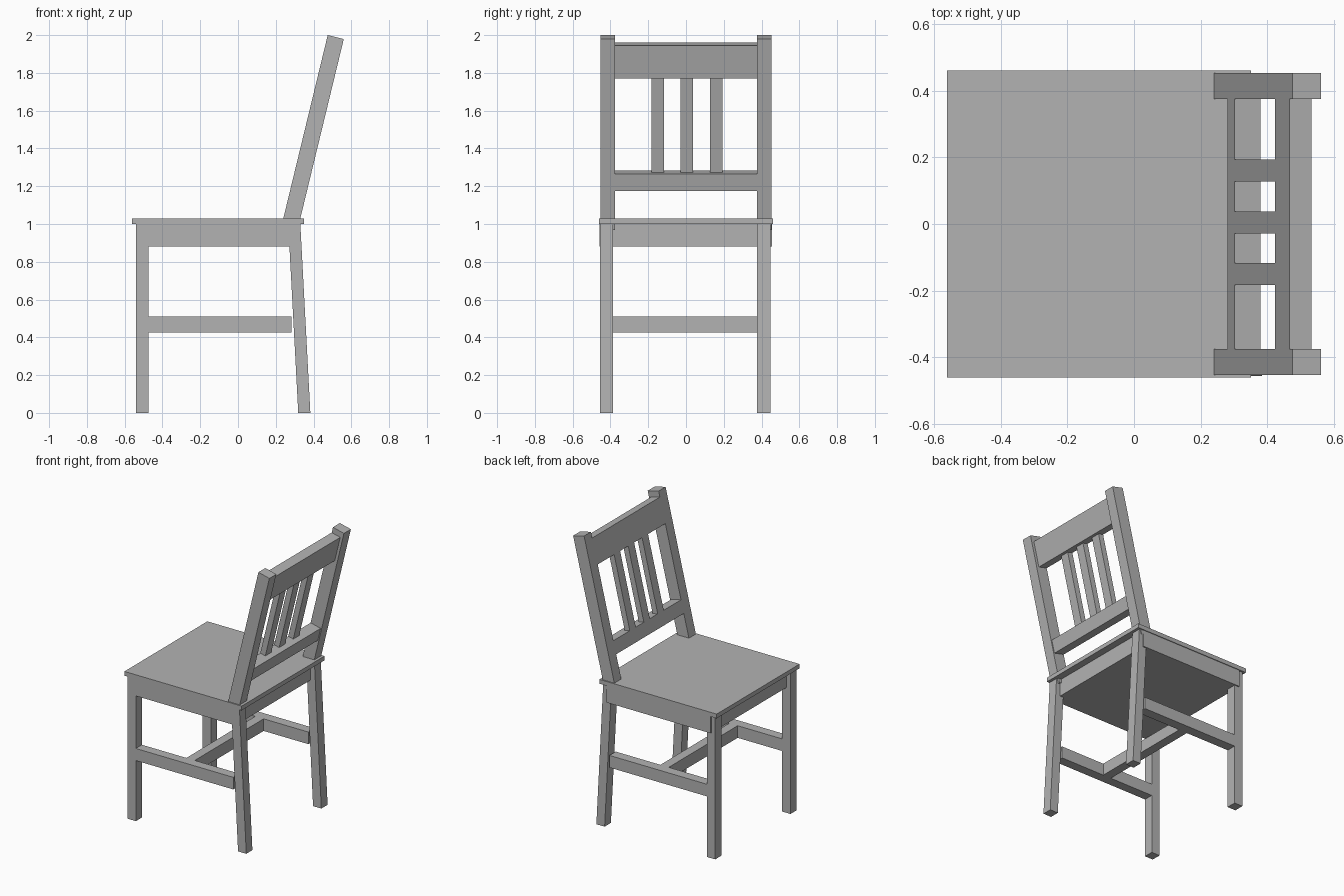
import bpy
import bmesh
from mathutils import Vector

default = bpy.data.objects.get("Cube")
if default:
    bpy.data.objects.remove(default, do_unlink=True)

grey = bpy.data.materials.new("plain_grey")
grey.use_nodes = True
colour = (0.45, 0.45, 0.45, 1)
grey.diffuse_color = colour
grey.node_tree.nodes["Principled BSDF"].inputs["Base Color"].default_value = colour


def prism(name, profile, y0, y1):
    """Extrude a side profile of (x, z) points from y0 to y1."""
    bm = bmesh.new()
    face = bm.faces.new([bm.verts.new((x, y0, z)) for x, z in profile])
    new = bmesh.ops.extrude_face_region(bm, geom=[face])["geom"]
    moved = [v for v in new if isinstance(v, bmesh.types.BMVert)]
    bmesh.ops.translate(bm, verts=moved, vec=(0, y1 - y0, 0))
    bmesh.ops.recalc_face_normals(bm, faces=bm.faces)
    mesh = bpy.data.meshes.new(name)
    bm.to_mesh(mesh)
    bm.free()
    mesh.materials.append(grey)
    obj = bpy.data.objects.new(name, mesh)
    bpy.context.collection.objects.link(obj)
    return obj


def block(name, x0, x1, y0, y1, z0, z1):
    return prism(name, [(x0, z0), (x1, z0), (x1, z1), (x0, z1)], y0, y1)


# Backrest axes: up along the tilted posts, and back through their thickness
foot = Vector((0.24, 1.03))
up = (Vector((0.475, 2.0)) - foot).normalized()
back = Vector((up.y, -up.x))


def tilted(name, low, high, depth, y0, y1, inset=0.0):
    """Bar in the backrest plane; low and high are heights of its front edge."""
    a, b = (foot + up * ((z - foot.y) / up.y) + back * inset for z in (low, high))
    return prism(name, [a, a + back * depth, b + back * depth, b], y0, y1)


# Seat and the solid frame beneath it
block("seat", -0.56, 0.35, -0.46, 0.46, 1.0, 1.03)
block("seat_frame", -0.51, 0.30, -0.457, 0.455, 0.88, 1.0)

# Legs, side stretchers and back posts
for side, inner, outer in (("right", -0.387, -0.455), ("left", 0.377, 0.447)):
    y0, y1 = sorted((inner, outer))
    block(f"front_leg_{side}", -0.54, -0.475, y0, y1, 0, 1.0)
    prism(f"back_leg_{side}",
          [(0.319, 0), (0.383, 0), (0.33, 1.0), (0.266, 1.0)], y0, y1)
    block(f"side_stretcher_{side}", -0.475, 0.282, y0, y1, 0.425, 0.51)
    p0, p1 = sorted((0.375 if outer > 0 else -0.375, 0.452 if outer > 0 else -0.452))
    tilted(f"back_post_{side}", 0.99, 2.0, 0.0875, p0, p1)

# Middle stretcher joining the two sides
block("middle_stretcher", -0.13, -0.065, -0.387, 0.377, 0.425, 0.51)

# Backrest rails and slats
tilted("top_rail", 1.785, 1.96, 0.068, -0.375, 0.375)
tilted("lower_rail", 1.193, 1.283, 0.08, -0.375, 0.375)
for i, y in enumerate((-0.15, 0.004, 0.16)):
    tilted(f"slat_{i + 1}", 1.28, 1.79, 0.04, y - 0.033, y + 0.033)
